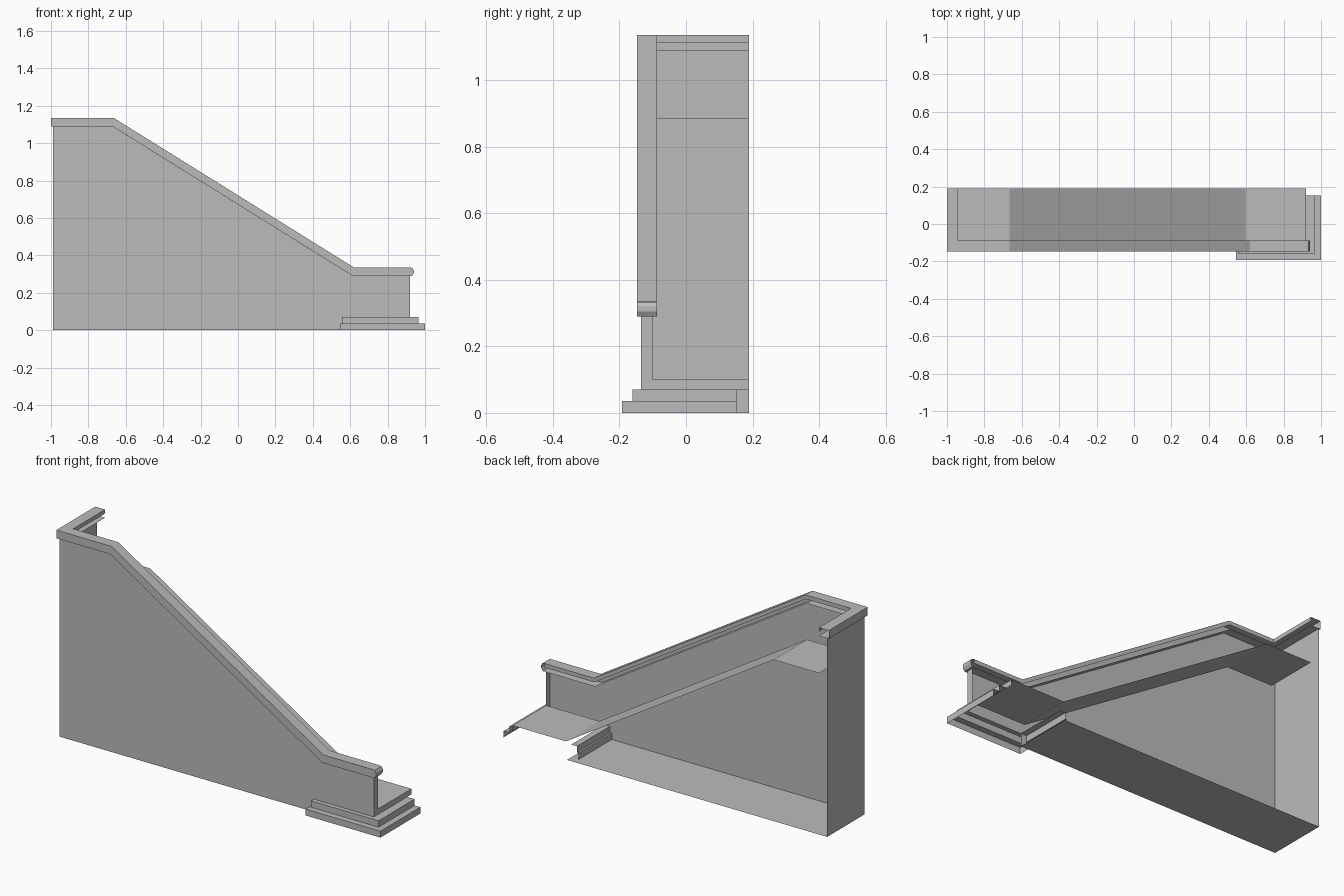
import bpy, bmesh

if "Cube" in bpy.data.objects:
    bpy.data.objects.remove(bpy.data.objects["Cube"], do_unlink=True)

GREY = (0.5, 0.5, 0.5, 1.0)
stone = bpy.data.materials.new("stone_grey")
stone.use_nodes = True
stone.diffuse_color = GREY
stone.node_tree.nodes["Principled BSDF"].inputs["Base Color"].default_value = GREY

BACK, FRONT, INNER = 0.19, -0.135, -0.10
LEFT, END = -0.99, 0.92
CREST, FOOT = -0.665, 0.62


def finish(name, bm):
    """Turn a bmesh into a named, flat shaded object."""
    mesh = bpy.data.meshes.new(name)
    bm.to_mesh(mesh)
    bm.free()
    mesh.materials.append(stone)
    obj = bpy.data.objects.new(name, mesh)
    bpy.context.collection.objects.link(obj)
    return obj


def loft(name, rows):
    """Join equally long rows of points with quads."""
    bm = bmesh.new()
    grid = [[bm.verts.new(p) for p in row] for row in rows]
    for a, b in zip(grid, grid[1:]):
        for i in range(len(a) - 1):
            bm.faces.new((a[i], a[i + 1], b[i + 1], b[i]))
    return finish(name, bm)


def panel(name, points):
    """One flat polygon."""
    bm = bmesh.new()
    bm.faces.new([bm.verts.new(p) for p in points])
    return finish(name, bm)


def strip(name, profile, y0, y1):
    """Extrude an x-z profile between two depths."""
    return loft(name, [[(x, y, z) for x, z in profile] for y in (y0, y1)])


# Sloping front wall with a narrow return at its lower end
outline = [(LEFT, 0), (0.59, 0), (0.59, 0.07), (END, 0.07), (END, 0.29),
           (FOOT - 0.007, 0.29), (CREST - 0.007, 1.09), (LEFT, 1.09)]
panel("front_wall", [(x, FRONT, z) for x, z in outline])
strip("wall_end_return", [(END, 0.1), (END, 0.29)], FRONT, INNER)

# Tall side wall and the floor sheet
strip("side_wall", [(LEFT, 1.09), (LEFT, 0)], FRONT, BACK)
strip("floor", [(LEFT, 0), (0.59, 0)], FRONT, BACK)

# Upper platform, ramp and lower landing
strip("ramp_and_landings",
      [(-0.94, 0.885), (CREST, 0.885), (0.596, 0.1), (END, 0.1)], INNER, BACK)
strip("landing_riser", [(END, 0.1), (END, 0.07)], FRONT, BACK)


# Hollow coping following the wall top and turning along the side
def coping_row(inset, drop):
    x, y, z = -1 + inset, -0.147 + inset, 1.135 - drop
    bend = 0.15 * drop
    return [(x, BACK, z), (x, y, z), (CREST - bend, y, z),
            (FOOT - bend, y, 0.335 - drop), (END, y, 0.335 - drop)]


loft("coping", [coping_row(*p) for p in
                [(0.06, 0.045), (0, 0.045), (0, 0), (0.06, 0), (0.06, 0.022)]])

# Rounded nose closing the lower end of the coping
nose = [(END, 0.335), (0.932, 0.333), (0.94, 0.32),
        (0.94, 0.305), (0.931, 0.29), (END, 0.29)]
strip("coping_nose", nose, -0.147, -0.087)
panel("coping_nose_cap", [(x, -0.147, z) for x, z in reversed(nose)])

# Two stepped plinth wrapped round three sides of the lower end
levels = [(0.545, 1, -0.193, 0), (0.545, 1, -0.193, 0.035),
          (0.555, 0.965, -0.16, 0.035), (0.555, 0.965, -0.16, 0.07),
          (0.59, END, FRONT, 0.07)]
loft("stepped_plinth", [[(l, 0.153, z), (l, f, z), (r, f, z), (r, 0.153, z)]
                        for l, r, f, z in levels])
